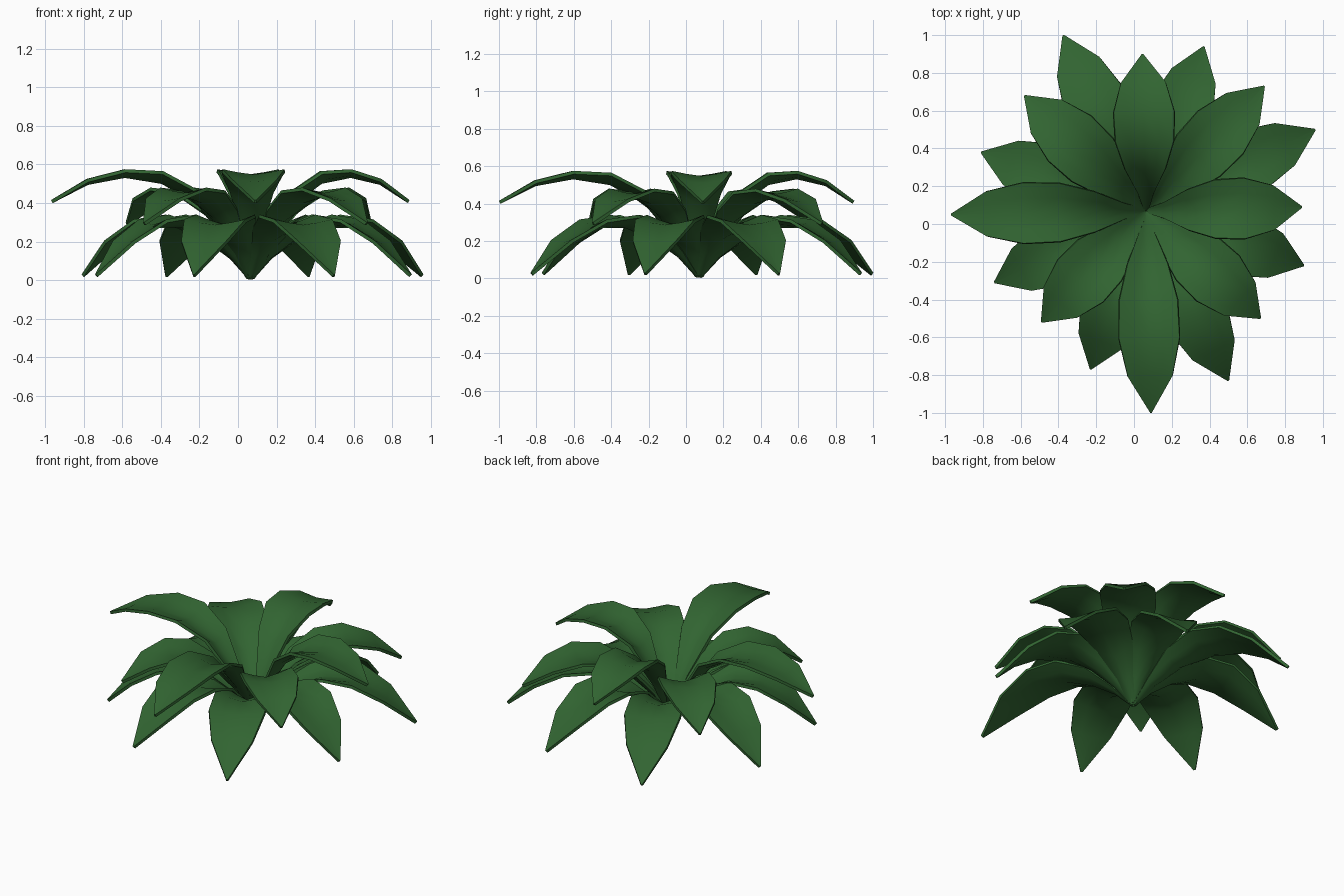
import bpy, bmesh, math
from mathutils import Vector

if "Cube" in bpy.data.objects:
    bpy.data.objects.remove(bpy.data.objects["Cube"])

green = bpy.data.materials.new("leaf green")
green.diffuse_color = (0.031, 0.128, 0.031, 1)
green.use_nodes = True
green.node_tree.nodes["Principled BSDF"].inputs["Base Color"].default_value = green.diffuse_color

CROWN = Vector((0.065, 0.07))          # where all leaves meet

# leaf stations: distance along, half width, channel depth as share of width
STATIONS = [0.0, 0.11, 0.26, 0.44, 0.63, 0.82, 1.0]
WIDTHS = [0.012, 0.042, 0.105, 0.153, 0.16, 0.118, 0.004]
DIPS = [0.3, 0.6, 0.55, 0.32, 0.17, 0.12, 0.0]


def leaf(name, tip, heights, width):
    """A folded, drooping blade from the crown to the tip."""
    along = Vector(tip) - CROWN
    side = Vector((-along.y, along.x)).normalized()
    bm = bmesh.new()
    rows = []
    for s, w, d, z in zip(STATIONS, WIDTHS, DIPS, heights):
        w *= width
        mid = CROWN + along * s
        row = []
        for k in (-1, -0.5, 0, 0.5, 1):
            p = mid + side * w * k
            row.append(bm.verts.new((p.x, p.y, z - d * w * (1 - abs(k) ** 1.3))))
        rows.append(row)
    for a, b in zip(rows, rows[1:]):
        for i in range(4):
            bm.faces.new((a[i], b[i], b[i + 1], a[i + 1]))
    bm.normal_update()
    if sum(f.normal.z for f in bm.faces) < 0:
        bmesh.ops.reverse_faces(bm, faces=bm.faces[:])
    me = bpy.data.meshes.new(name)
    bm.to_mesh(me)
    bm.free()
    me.materials.append(green)
    ob = bpy.data.objects.new(name, me)
    bpy.context.collection.objects.link(ob)
    # blade thickness
    mod = ob.modifiers.new("thickness", 'SOLIDIFY')
    mod.thickness = 0.018
    mod.offset = -1
    bpy.context.view_layer.objects.active = ob
    ob.select_set(True)
    bpy.ops.object.modifier_apply(modifier=mod.name)
    bpy.ops.object.shade_smooth_by_angle(angle=math.radians(40))
    for v in ob.data.vertices:
        v.co.z = max(v.co.z, 0.0)
    ob.select_set(False)


# three tiers: tip positions, edge height along the leaf, width factor
TIERS = {
    "upper_leaf": ([(-0.97, 0.05), (0.89, 0.09), (0.045, 0.9), (0.09, -1.0)],
                   [0.02, 0.24, 0.465, 0.565, 0.575, 0.525, 0.415], 1.0),
    "middle_leaf": ([(-0.58, 0.68), (0.69, 0.73), (-0.49, -0.52), (0.67, -0.5)],
                    [0.02, 0.20, 0.37, 0.465, 0.48, 0.425, 0.30], 1.02),
    "lower_leaf": ([(-0.375, 1.0), (0.37, 0.94), (0.96, 0.5), (0.9, -0.22),
                    (0.5, -0.83), (-0.23, -0.77), (-0.74, -0.31), (-0.81, 0.38)],
                   [0.02, 0.15, 0.28, 0.34, 0.315, 0.205, 0.03], 1.05),
}
for name, (tips, heights, width) in TIERS.items():
    for i, tip in enumerate(tips, 1):
        leaf(f"{name}_{i}", tip, heights, width)
